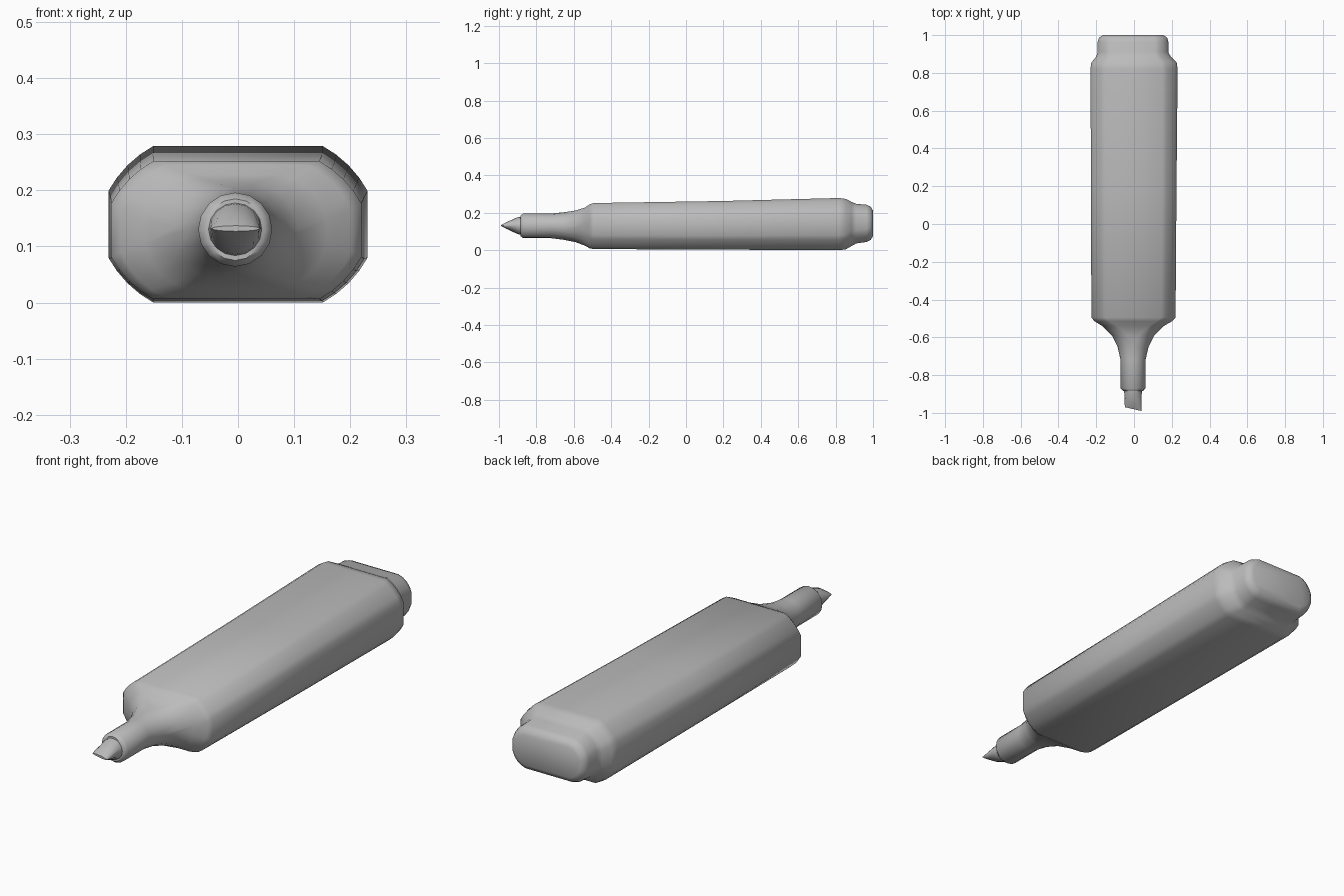
import bpy, bmesh, math

cube = bpy.data.objects.get("Cube")
if cube:
    bpy.data.objects.remove(cube)

grey = bpy.data.materials.new("plain_grey")
grey.use_nodes = True
colour = (0.5, 0.5, 0.5, 1)
grey.diffuse_color = colour
grey.node_tree.nodes["Principled BSDF"].inputs["Base Color"].default_value = colour

STEPS = 4  # segments per corner


def section(y, cx, half_w, low, high, corner, bulge, slant=0.0):
    """Rounded rectangle; corner and bulge of 1 give an ellipse, bulge 0 a chamfer."""
    half_h, cz = (high - low) / 2, (high + low) / 2
    rx = half_w * corner if corner == 1 else min(corner, half_w)
    rz = half_h if corner == 1 else min(corner, half_h)
    points = []
    for quadrant in range(4):
        sx = 1 if quadrant in (0, 3) else -1
        sz = 1 if quadrant < 2 else -1
        for i in range(STEPS + 1):
            t = i / STEPS
            if quadrant % 2:
                t = 1 - t
            a = t * math.pi / 2
            u = bulge * math.cos(a) + (1 - bulge) * (1 - t)
            v = bulge * math.sin(a) + (1 - bulge) * t
            x = sx * (half_w - rx + rx * u)
            z = sz * (half_h - rz + rz * v)
            points.append((cx + x, y - slant * x, cz + z))
    return points


def loft(name, stations, angle):
    """Skin a row of cross-sections and close both ends."""
    bm = bmesh.new()
    rings = [[bm.verts.new(p) for p in section(*s)] for s in stations]
    for a, b in zip(rings, rings[1:]):
        for i in range(len(a)):
            j = (i + 1) % len(a)
            bm.faces.new((a[i], a[j], b[j], b[i]))
    bm.faces.new(rings[0])
    bm.faces.new(rings[-1])
    bmesh.ops.remove_doubles(bm, verts=bm.verts, dist=0.0005)
    bmesh.ops.recalc_face_normals(bm, faces=bm.faces)
    mesh = bpy.data.meshes.new(name)
    bm.to_mesh(mesh)
    bm.free()
    mesh.materials.append(grey)
    obj = bpy.data.objects.new(name, mesh)
    bpy.context.collection.objects.link(obj)
    bpy.ops.object.select_all(action="DESELECT")
    obj.select_set(True)
    bpy.context.view_layer.objects.active = obj
    bpy.ops.object.shade_smooth_by_angle(angle=math.radians(angle))
    return obj


# Barrel with flared neck in front and stepped end plug behind
loft("barrel", [
    (-0.885, -0.005, 0.052, 0.075, 0.185, 1, 1),
    (-0.87, -0.005, 0.066, 0.064, 0.196, 1, 1),
    (-0.72, -0.005, 0.066, 0.064, 0.196, 1, 1),
    (-0.65, -0.005, 0.082, 0.055, 0.203, 1, 1),
    (-0.59, -0.005, 0.112, 0.043, 0.212, 0.08, 0.9),
    (-0.54, -0.005, 0.163, 0.024, 0.228, 0.08, 0.7),
    (-0.515, -0.004, 0.205, 0.01, 0.245, 0.08, 0.5),
    (-0.495, -0.003, 0.223, 0.006, 0.252, 0.075, 0.35),
    (0.2, -0.001, 0.226, 0.003, 0.263, 0.075, 0.35),
    (0.82, 0, 0.231, 0.0, 0.279, 0.08, 0.35),
    (0.855, 0, 0.226, 0.005, 0.274, 0.08, 0.4),
    (0.885, -0.003, 0.198, 0.022, 0.258, 0.08, 0.5),
    (0.91, -0.005, 0.187, 0.036, 0.248, 0.07, 0.6),
    (0.965, -0.005, 0.187, 0.044, 0.243, 0.07, 0.7),
    (0.987, -0.005, 0.18, 0.054, 0.233, 0.065, 0.7),
    (1.0, -0.005, 0.16, 0.075, 0.212, 0.05, 0.7),
], 50)

# Chisel nib, pinched to a slanted horizontal edge
loft("nib", [
    (-0.98, -0.004, 0.043, 0.127, 0.137, 1, 1, 0.23),
    (-0.96, -0.005, 0.045, 0.114, 0.15, 1, 1, 0.15),
    (-0.9, -0.005, 0.046, 0.086, 0.176, 1, 1),
    (-0.86, -0.005, 0.05, 0.08, 0.18, 1, 1),
], 50)
